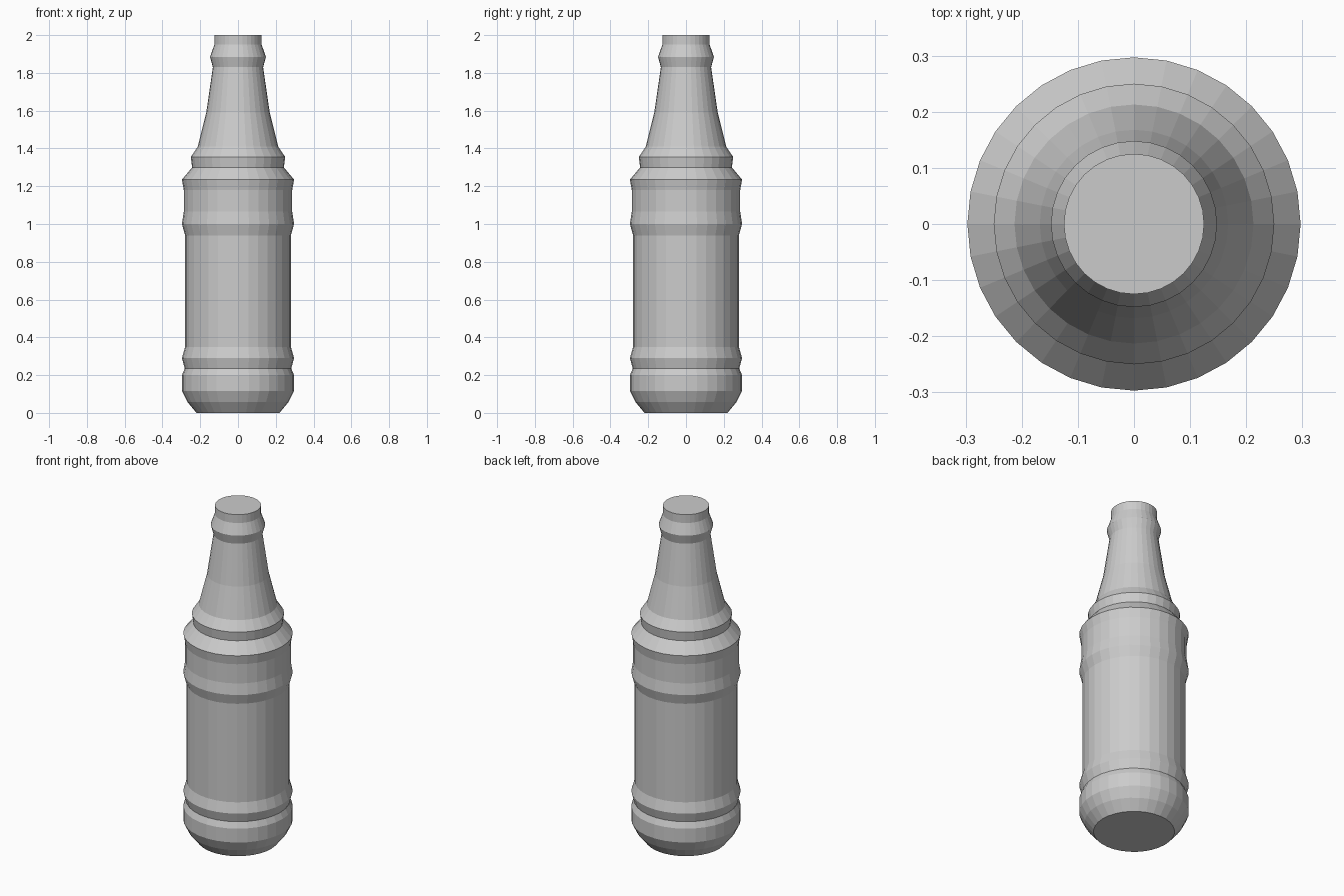
import bpy
import bmesh
import math

SIDES = 32

cube = bpy.data.objects.get("Cube")
if cube:
    bpy.data.objects.remove(cube, do_unlink=True)

grey = bpy.data.materials.new("light_grey")
grey.use_nodes = True
colour = (0.6, 0.6, 0.6, 1)
grey.diffuse_color = colour
grey.node_tree.nodes["Principled BSDF"].inputs["Base Color"].default_value = colour

# Bottle outline from base to mouth: (radius, height)
base = [(0.22, 0), (0.268, 0.058), (0.297, 0.117), (0.297, 0.2)]
lower_bead = [(0.282, 0.235), (0.297, 0.29), (0.28, 0.35)]
upper_bead = [(0.28, 0.94), (0.297, 1.0), (0.287, 1.065)]
shoulder = [(0.287, 1.18), (0.297, 1.235), (0.243, 1.3), (0.25, 1.355)]
neck = [(0.213, 1.41), (0.168, 1.59), (0.133, 1.83)]
lip = [(0.148, 1.885), (0.125, 1.95), (0.125, 2.0)]
profile = base + lower_bead + upper_bead + shoulder + neck + lip


def lathe(name, outline, material):
    """Revolve an outline around z, with flat caps at both ends."""
    bm = bmesh.new()
    rings = []
    for radius, z in outline:
        angles = [math.tau * i / SIDES for i in range(SIDES)]
        rings.append([bm.verts.new((radius * math.cos(a), radius * math.sin(a), z))
                      for a in angles])
    for low, high in zip(rings, rings[1:]):
        for i in range(SIDES):
            j = (i + 1) % SIDES
            bm.faces.new((low[i], low[j], high[j], high[i]))
    bm.faces.new(reversed(rings[0]))
    bm.faces.new(rings[-1])
    mesh = bpy.data.meshes.new(name)
    bm.to_mesh(mesh)
    bm.free()
    mesh.materials.append(material)
    obj = bpy.data.objects.new(name, mesh)
    bpy.context.collection.objects.link(obj)
    return obj


lathe("bottle", profile, grey)
